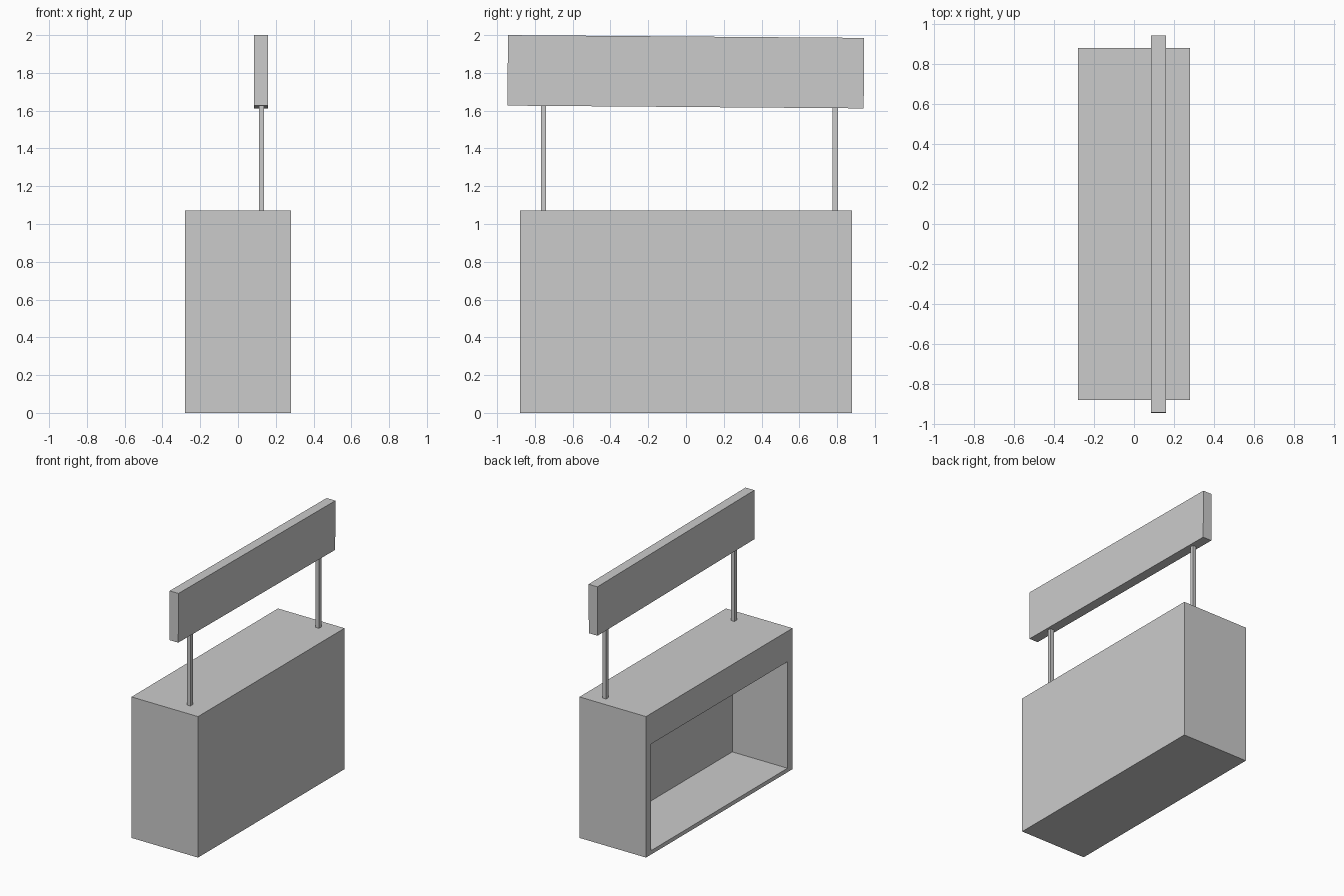
import bpy, bmesh
from mathutils import Matrix, Vector

if "Cube" in bpy.data.objects:
    bpy.data.objects.remove(bpy.data.objects["Cube"])


def box_mesh(size):
    bm = bmesh.new()
    bmesh.ops.create_cube(bm, size=1.0, matrix=Matrix.Diagonal((*size, 1.0)))
    return bm


def add_object(name, bm, location, tilt=0.0):
    bmesh.ops.recalc_face_normals(bm, faces=bm.faces[:])
    mesh = bpy.data.meshes.new(name)
    bm.to_mesh(mesh)
    bm.free()
    obj = bpy.data.objects.new(name, mesh)
    obj.location = location
    obj.rotation_euler.x = tilt
    bpy.context.collection.objects.link(obj)
    return obj


# Counter: closed box with a storage recess on the -x side
W, L, H = 0.56, 1.76, 1.072
bm = box_mesh((W, L, H))
bm.normal_update()
face = min(bm.faces, key=lambda f: f.calc_center_median().x)
bmesh.ops.inset_individual(bm, faces=[face], thickness=0.02)
low, high = 0.03 - H / 2, 0.84 - H / 2
for v in face.verts:
    v.co.y = 0.82 if v.co.y > 0 else -0.82
    v.co.z = high if v.co.z > 0 else low
recess = bmesh.ops.extrude_discrete_faces(bm, faces=[face])["faces"]
bmesh.ops.translate(bm, verts=recess[0].verts[:], vec=Vector((0.465, 0, 0)))
add_object("counter", bm, (0, 0, H / 2))

# Square posts carrying the sign, ending just inside it
for name, y in (("front_post", -0.754), ("back_post", 0.79)):
    bottom, top = H, 1.64
    add_object(name, box_mesh((0.028, 0.028, top - bottom)),
               (0.124, y, (bottom + top) / 2))

# Sign board, hung very slightly crooked
add_object("sign_board", box_mesh((0.074, 1.886, 0.373)),
           (0.122, -0.001, 1.806), tilt=-0.0078)
